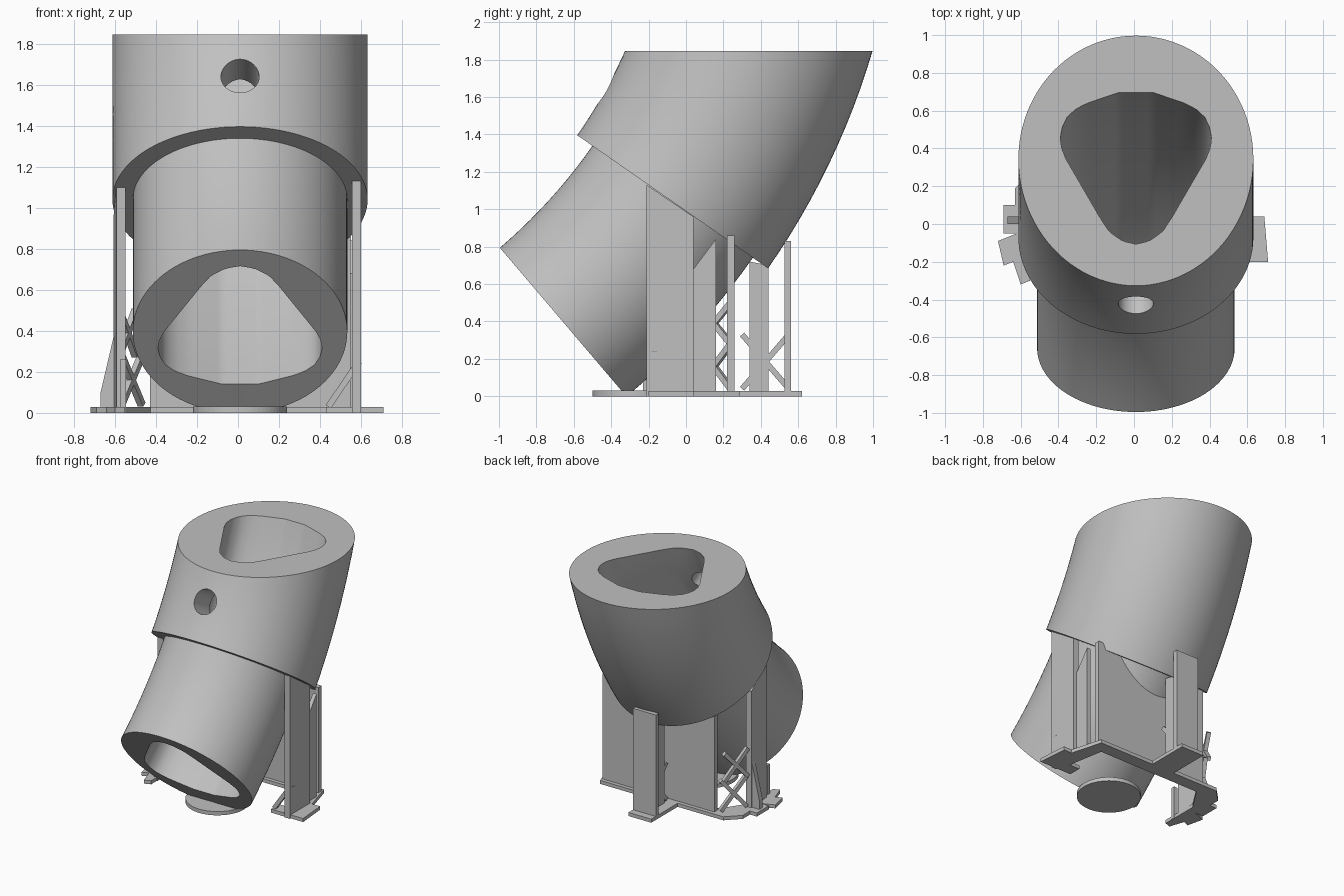
import bpy, bmesh, math
from mathutils import Vector

if "Cube" in bpy.data.objects:
    bpy.data.objects.remove(bpy.data.objects["Cube"])

grey = bpy.data.materials.new("plain grey")
grey.diffuse_color = (0.53, 0.53, 0.53, 1)
grey.use_nodes = True
grey.node_tree.nodes["Principled BSDF"].inputs["Base Color"].default_value = grey.diffuse_color

CX, CY, CZ, R = 0.01, -2.86, 2.985, 3.4      # bend centre and bend radius
START, STEP, TOP = math.radians(-49.6), math.radians(-34.9), 1.845
N = 96


def add(name, bm):
    bmesh.ops.recalc_face_normals(bm, faces=bm.faces)
    me = bpy.data.meshes.new(name)
    bm.to_mesh(me)
    bm.free()
    me.materials.append(grey)
    ob = bpy.data.objects.new(name, me)
    bpy.context.collection.objects.link(ob)
    return ob


def prism(name, pts, z0, z1):
    """Flat outline raised from z0 to z1 (z1 may be one height per corner)."""
    tops = z1 if isinstance(z1, (list, tuple)) else [z1] * len(pts)
    bm = bmesh.new()
    lo = [bm.verts.new((x, y, z0)) for x, y in pts]
    hi = [bm.verts.new((x, y, t)) for (x, y), t in zip(pts, tops)]
    bm.faces.new(lo)
    bm.faces.new(hi)
    for i in range(len(pts)):
        j = (i + 1) % len(pts)
        bm.faces.new((lo[i], lo[j], hi[j], hi[i]))
    return add(name, bm)


def wall(name, a, b, thick, ta, tb, z0=0.0):
    """Upright plate between two plan points with a sloped top."""
    a, b = Vector(a), Vector(b)
    d = (b - a).normalized()
    n = Vector((-d.y, d.x)) * thick / 2
    return prism(name, [a + n, b + n, b - n, a - n], z0, [ta, tb, tb, ta])


def bar(name, a, b, w=0.03):
    a, b = Vector(a), Vector(b)
    bm = bmesh.new()
    bmesh.ops.create_cube(bm, size=1)
    bmesh.ops.scale(bm, vec=(w, w, (b - a).length), verts=bm.verts)
    ob = add(name, bm)
    ob.location = (a + b) / 2
    ob.rotation_mode = 'QUATERNION'
    ob.rotation_quaternion = (b - a).to_track_quat('Z', 'X')
    return ob


def cross_brace(name, a, b, z0, z1):
    bar(name + "_rising", (*a, z0), (*b, z1))
    bar(name + "_falling", (*a, z1), (*b, z0))


def cylinder(name, r, depth, loc, axis=(0, 0, 1), n=64):
    bm = bmesh.new()
    bmesh.ops.create_cone(bm, cap_ends=True, segments=n, radius1=r, radius2=r, depth=depth)
    rot = Vector(axis).to_track_quat('Z', 'X').to_matrix()
    bmesh.ops.rotate(bm, matrix=rot, verts=bm.verts)
    bmesh.ops.translate(bm, vec=loc, verts=bm.verts)
    return add(name, bm)


def boolean(ob, cutter):
    m = ob.modifiers.new("cut", 'BOOLEAN')
    m.operation, m.solver, m.object = 'DIFFERENCE', 'EXACT', cutter
    cutter.hide_render = True
    cutter.hide_set(True)


# Cross-sections: circles outside, rounded triangle inside
half = [(0, .42), (.07, .405), (.14, .36), (.19, .29), (.37, 0), (.395, -.06), (.4, -.11), (.39, -.16),
        (.365, -.21), (.32, -.25), (.26, -.28), (.09, -.335), (0, -.335)]
tri = half + [(-u, v) for u, v in half[-2:0:-1]]


def circle(r):
    return [(r * math.sin(2 * math.pi * i / N), r * math.cos(2 * math.pi * i / N)) for i in range(N)]


def triangle():
    out = []
    for du, dv in circle(1):
        best = 9
        for (ax, ay), (bx, by) in zip(tri, tri[1:] + tri[:1]):
            ex, ey = bx - ax, by - ay
            den = du * ey - dv * ex
            if abs(den) > 1e-9:
                t = (ax * ey - ay * ex) / den
                if t > 0:
                    best = min(best, t)
        out.append((du * best, dv * best))
    return out


def ring(bm, sec, f, lo, hi):
    """Section placed at fraction f of the bend; hi None means the level top."""
    vs = []
    for u, v in sec:
        rho = R - v
        end = -math.asin((CZ - TOP) / rho) if hi is None else hi
        p = lo + (end - lo) * f
        vs.append(bm.verts.new((CX + u, CY + rho * math.cos(p), max(0, CZ + rho * math.sin(p)))))
    return vs


def tube(name, hollow):
    bm = bmesh.new()
    small, big, core = circle(.523), circle(.622), triangle()
    rings = [ring(bm, small, i / 10, START, STEP) for i in range(11)]
    rings += [ring(bm, big, i / 12, STEP, None) for i in range(13)]
    if hollow:
        rings += [ring(bm, core, 1 - i / 20, START, None) for i in range(21)]
        rings.append(rings[0])
    else:
        bm.faces.new(rings[0])
        bm.faces.new(rings[-1])
    for a, b in zip(rings, rings[1:]):
        for i in range(N):
            j = (i + 1) % N
            bm.faces.new((a[i], a[j], b[j], b[i]))
    return add(name, bm)


# Bent tube with collar, and the round side hole
body = tube("bent_tube", True)
ang = math.radians(-28.9)
d = Vector((0, math.cos(ang), math.sin(ang)))
boolean(body, cylinder("hole_cutter", .093, .6, Vector((CX, CY, CZ)) + d * 2.9, d))
bpy.context.view_layer.objects.active = body
body.select_set(True)
bpy.ops.object.shade_smooth_by_angle(angle=math.radians(30))
solid = tube("solid_cutter", False)

# Base disc
cylinder("base_disc", .23, .03, (CX, -.27, .015))

# Right side support
prism("right_foot", [(.43, -.2), (.71, -.2), (.69, .04), (.62, .04), (.55, .29), (.45, .29),
                     (.52, -.1), (.43, -.1)], 0, .028)
boolean(wall("right_plate", (.578, -.21), (.578, .04), .045, 1.13, .96), solid)
boolean(wall("right_inner_plate", (.56, .04), (.56, .16), .03, .68, .84), solid)
bar("right_brace", (.44, -.17, .03), (.59, -.17, .25))

# Back panel cradling the tube
boolean(wall("back_panel", (.55, .24), (-.43, .24), .04, .86, .86), solid)
wall("back_panel_foot", (.55, .24), (-.47, .24), .1, .028, .028)

# Rear strut
prism("rear_foot", [(-.13, .26), (.07, .26), (.07, .62), (-.13, .62)], 0, .028)
boolean(wall("rear_post", (-.13, .545), (.07, .545), .035, .83, .83), solid)
boolean(wall("rear_inner_post", (-.03, .34), (-.03, .44), .04, .72, .7), solid)
cross_brace("rear_brace", (-.03, .3), (-.03, .55), .04, .33)

# Left side support
prism("left_foot", [(-.45, .29), (-.53, .29), (-.63, .19), (-.63, .1), (-.69, .1), (-.69, -.05),
                    (-.62, -.05), (-.72, -.09), (-.69, -.22), (-.64, -.2), (-.6, -.32), (-.55, -.3),
                    (-.55, 0), (-.42, .2)], 0, .028)
boolean(wall("left_plate", (-.57, -.16), (-.585, .05), .045, 1.1, .95), solid)
prism("left_buttress", [(-.6, .0), (-.6, .04), (-.67, .04), (-.67, .0)], 0, [.4, .4, .1, .1])
cross_brace("left_brace_low", (-.57, .06), (-.47, .24), .04, .28)
cross_brace("left_brace_high", (-.58, .06), (-.5, .24), .28, .5)
wall("left_front_post", (-.56, -.23), (-.56, -.2), .03, .26, .26)
